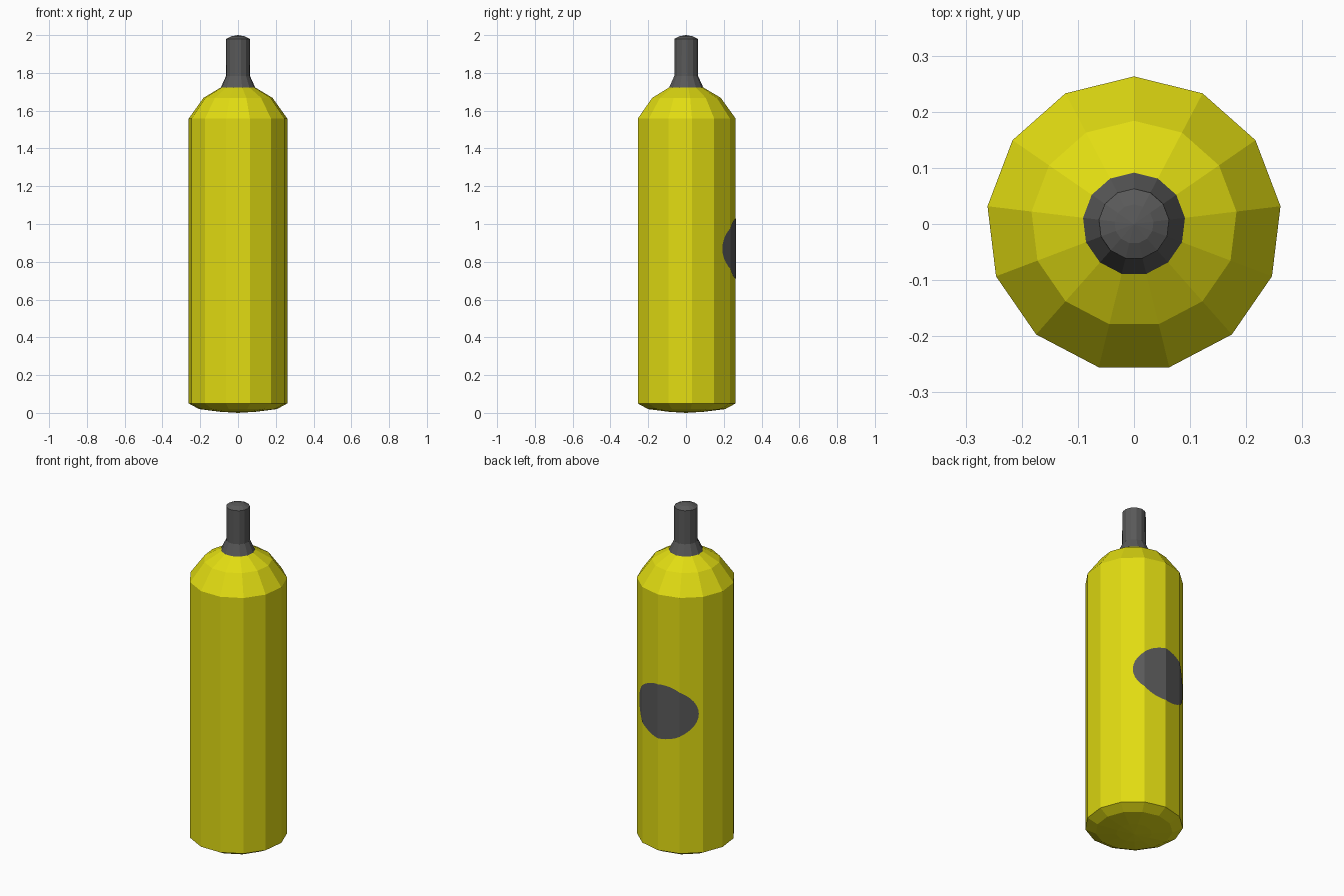
import bpy, bmesh, math

if "Cube" in bpy.data.objects:
    bpy.data.objects.remove(bpy.data.objects["Cube"])

SIDES = 13
R = 0.263


def material(name, rgb):
    m = bpy.data.materials.new(name)
    m.diffuse_color = (*rgb, 1)
    m.use_nodes = True
    m.node_tree.nodes["Principled BSDF"].inputs["Base Color"].default_value = m.diffuse_color
    return m


yellow = material("yellow_paint", (0.76, 0.72, 0.006))
grey = material("dark_grey", (0.1, 0.1, 0.1))


def add_object(name, bm, mat):
    me = bpy.data.meshes.new(name)
    bm.to_mesh(me)
    bm.free()
    me.materials.append(mat)
    ob = bpy.data.objects.new(name, me)
    bpy.context.collection.objects.link(ob)
    return ob


def corner(i, r):
    a = math.pi / 2 + i * 2 * math.pi / SIDES
    return r * math.cos(a), r * math.sin(a)


def lathe(name, profile, mat):
    """Turn (radius, height) points into a faceted solid; radius 0 makes a tip."""
    bm = bmesh.new()
    rings = []
    for r, z in profile:
        n = SIDES if r > 0 else 1
        rings.append([bm.verts.new((*corner(i, r), z)) for i in range(n)])
    for a, b in zip(rings, rings[1:]):
        for i in range(SIDES):
            j = (i + 1) % SIDES
            quad = [a[i % len(a)], a[j % len(a)], b[j % len(b)], b[i % len(b)]]
            bm.faces.new(list(dict.fromkeys(quad)))
    bmesh.ops.recalc_face_normals(bm, faces=bm.faces)
    return add_object(name, bm, mat)


# Cylinder body with domed shoulder and slightly rounded base
lathe("tank_body", [(0, 0), (0.095, 0.006), (0.207, 0.02), (R, 0.05),
                    (R, 1.558), (0.184, 1.668), (0.09, 1.724), (0, 1.724)], yellow)

# Flared valve neck with a shallow domed tip
lathe("valve_neck", [(0.092, 1.722), (0.064, 1.783), (0.063, 1.98),
                     (0.035, 1.994), (0, 2.0)], grey)

# Round label on the back, creased along the body's panels
bm = bmesh.new()
bm.faces.new([bm.verts.new((-0.015 + 0.185 * math.cos(t), 0, 0.87 + 0.16 * math.sin(t)))
              for t in (k * math.pi / 20 for k in range(40))])
back = sorted(corner(i, R) for i in range(-2, 3))
for x, _ in back[1:-1]:
    bmesh.ops.bisect_plane(bm, geom=bm.verts[:] + bm.edges[:] + bm.faces[:],
                           plane_co=(x, 0, 0), plane_no=(1, 0, 0))
for v in bm.verts:
    for (x0, y0), (x1, y1) in zip(back, back[1:]):
        if x0 - 1e-5 <= v.co.x <= x1 + 1e-5:
            v.co.y = y0 + (y1 - y0) * (v.co.x - x0) / (x1 - x0) + 0.002
            break
bm.normal_update()
for f in bm.faces:
    if f.normal.y < 0:
        f.normal_flip()
add_object("round_label", bm, grey)
